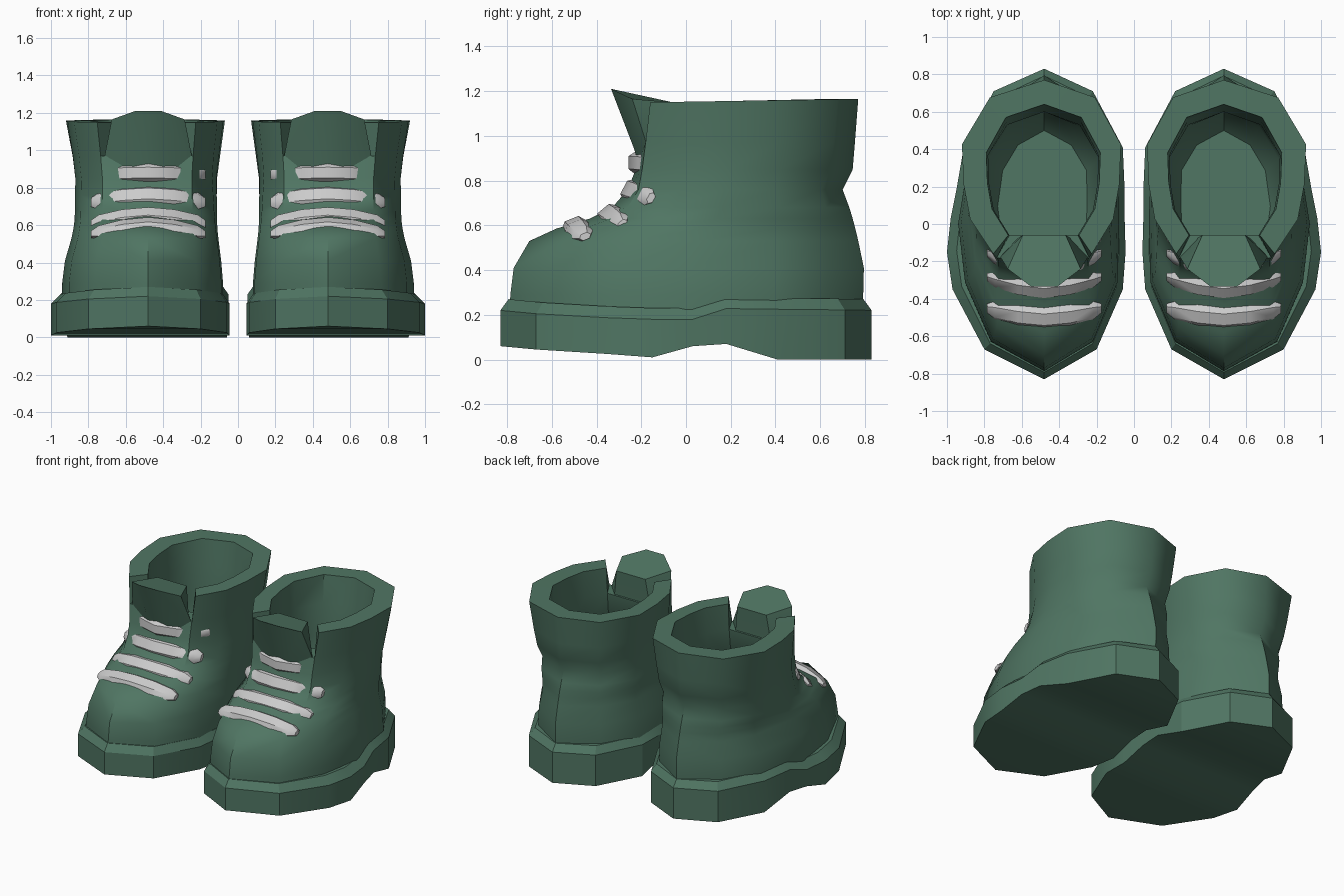
import bpy, bmesh, math
from mathutils import Vector

if "Cube" in bpy.data.objects:
    bpy.data.objects.remove(bpy.data.objects["Cube"])

CX = 0.48  # centre line of each boot
green = bpy.data.materials.new("green_leather")
green.diffuse_color = (0.08, 0.18, 0.125, 1)
green.use_nodes = True
green.node_tree.nodes["Principled BSDF"].inputs["Base Color"].default_value = green.diffuse_color


def loft(name, rings, side, mat=None, smooth=40, skip=(), extra=(), strip_caps=True):
    """Skin a list of closed rings; side = -1 mirrors the part to the other boot."""
    bm = bmesh.new()
    n = len(rings[0])
    V = [[bm.verts.new((side * (CX + x), y, z)) for x, y, z in r] for r in rings]
    for a in range(len(V) - 1):
        for i in range(n):
            if (a, i) not in skip:
                j = (i + 1) % n
                bm.faces.new((V[a][i], V[a][j], V[a + 1][j], V[a + 1][i]))
    for f in extra:
        bm.faces.new([V[a][i] for a, i in f])
    for r in (V[0], V[-1]):
        if strip_caps:  # cap with strips running across the boot
            for i in range(n // 2):
                q = [r[i], r[i + 1], r[-i - 1], r[-i]]
                bm.faces.new(list(dict.fromkeys(q)))
        else:
            bm.faces.new(r)
    bmesh.ops.recalc_face_normals(bm, faces=bm.faces)
    me = bpy.data.meshes.new(name)
    bm.to_mesh(me)
    bm.free()
    ob = bpy.data.objects.new(name, me)
    bpy.context.collection.objects.link(ob)
    if mat:
        me.materials.append(mat)
    bpy.context.view_layer.objects.active = ob
    ob.select_set(True)
    bpy.ops.object.shade_smooth_by_angle(angle=math.radians(smooth))
    ob.select_set(False)
    return ob


def closed(half):
    """Half outline of (outer x, inner x, y, z), front to back -> full ring."""
    return [(o, y, z) for o, i, y, z in half] + [(-i, y, z) for o, i, y, z in half[-2:0:-1]]


# Sole outline: y, outer x, inner x, bottom z, top z
SOLE = [(-.83, 0, 0, .06, .22), (-.67, .32, .28, .045, .205), (-.35, .49, .42, .025, .187),
        (-.15, .52, .435, .01, .18), (.03, .50, .43, .06, .18), (.18, .47, .43, .07, .228),
        (.41, .43, .42, 0, .225), (.71, .27, .26, 0, .222), (.83, 0, 0, 0, .22)]

# Ring templates: position along y, outer and inner width factors (foot, then collar)
FOOT = [(0, 0, 0), (.1, .62, .65), (.3, .92, .98), (.5, 1, 1), (.75, .86, .98), (.9, .54, .62), (1, 0, 0)]
COLLAR = [(0, 0, 0), (0, .62, .62), (.2, .9, .9), (.4, .98, .98), (.63, 1, 1), (.9, .66, .66), (1, 0, 0)]


def ring(z, wo, wi, yf, yb, k):
    half = []
    for f, c in zip(FOOT, COLLAR):
        t, o, i = (a + (b - a) * k for a, b in zip(f, c))
        y = yf + (yb - yf) * t
        half.append((o * wo, i * wi, y, z + (.015 * t if z > 1.1 else 0)))
    return closed(half)


OUTER = [(.17, .46, .40, -.79, .79, 0), (.29, .46, .40, -.785, .792, 0), (.41, .445, .39, -.77, .795, 0),
         (.53, .41, .375, -.70, .77, 0), (.585, .40, .37, -.58, .757, .1), (.63, .395, .37, -.43, .745, .2),
         (.68, .395, .37, -.33, .73, .35), (.76, .395, .37, -.26, .70, .5), (.85, .395, .37, -.225, .745, .7),
         (.97, .41, .385, -.19, .755, .9), (1.15, .44, .41, -.16, .77, 1)]
INNER = [(1.15, .31, .30, -.06, .64, 1), (.97, .30, .29, -.06, .62, 1), (.75, .31, .29, -.1, .6, .8),
         (.52, .33, .30, -.35, .62, .3), (.38, .25, .23, -.28, .5, .2)]

# Lace: y and z at the middle, y and z at the ends, tilt of the band, half width
LACES = [(-.225, .88, -.085, .87, 88, .052), (-.25, .755, -.165, .725, 62, .06),
         (-.35, .65, -.29, .61, 40, .06), (-.50, .60, -.455, .555, 22, .06)]
SECTION = [(1, 0), (.55, 1), (-.55, 1), (-1, 0), (-.55, -1), (.55, -1)]

for side, tag in ((1, "right"), (-1, "left")):
    # Sole with a bevelled upper edge
    loft(tag + "_sole", [
        closed([(o, i, y, zb) for y, o, i, zb, zt in SOLE]),
        closed([(o, i, y, zt) for y, o, i, zb, zt in SOLE]),
        closed([(o * .9, i * .92, y * .955, zt + .05) for y, o, i, zb, zt in SOLE])],
        side, green, 25)

    # Boot upper with hollow inside, open at the front of the collar
    rings = [ring(*r) for r in OUTER + INNER]
    b = len(OUTER) - 2  # outer ring where the opening starts; b + 3 is its inner match
    skip = {(a, i) for a in (b, b + 1, b + 2) for i in (0, 11)}
    extra = [[(a, i) for a in range(b, b + 4)] for i in (1, 11)]
    extra += [[(b, i), (b, j), (b + 3, j), (b + 3, i)] for i, j in ((0, 1), (11, 0))]
    loft(tag + "_boot_upper", rings, side, green, 42, skip, extra)

    # Tongue leaning forward through the opening
    levels = [((.07, -.20, .84), (.20, -.15, .84), (.12, -.08, .84)),
              ((.08, -.235, .95), (.235, -.175, .96), (.14, -.075, .96)),
              ((.07, -.335, 1.21), (.195, -.24, 1.165), (.115, -.06, 1.15))]
    loft(tag + "_tongue", [list(l) + [(-x, y, z) for x, y, z in l[::-1]] for l in levels],
         side, green, 35, strip_caps=False)

    # Lace bands arched over the instep
    for n, (ym, zm, ye, ze, tilt, w) in enumerate(LACES):
        u = Vector((0, math.cos(math.radians(tilt)), math.sin(math.radians(tilt))))
        nrm = Vector((0, -u.z, u.y))
        stations = []
        for x, f, s in ((-.305, 1.1, .45), (-.265, .85, .85), (-.14, .3, 1), (0, 0, 1),
                        (.14, .3, 1), (.265, .85, .85), (.305, 1.1, .45)):
            c = Vector((x, ym + (ye - ym) * f, zm + (ze - zm) * f))
            stations.append([tuple(c + u * (p * w * s) + nrm * (q * .032 * s)) for p, q in SECTION])
        loft(f"{tag}_lace_{n + 1}", stations, side, None, 40, strip_caps=False)
